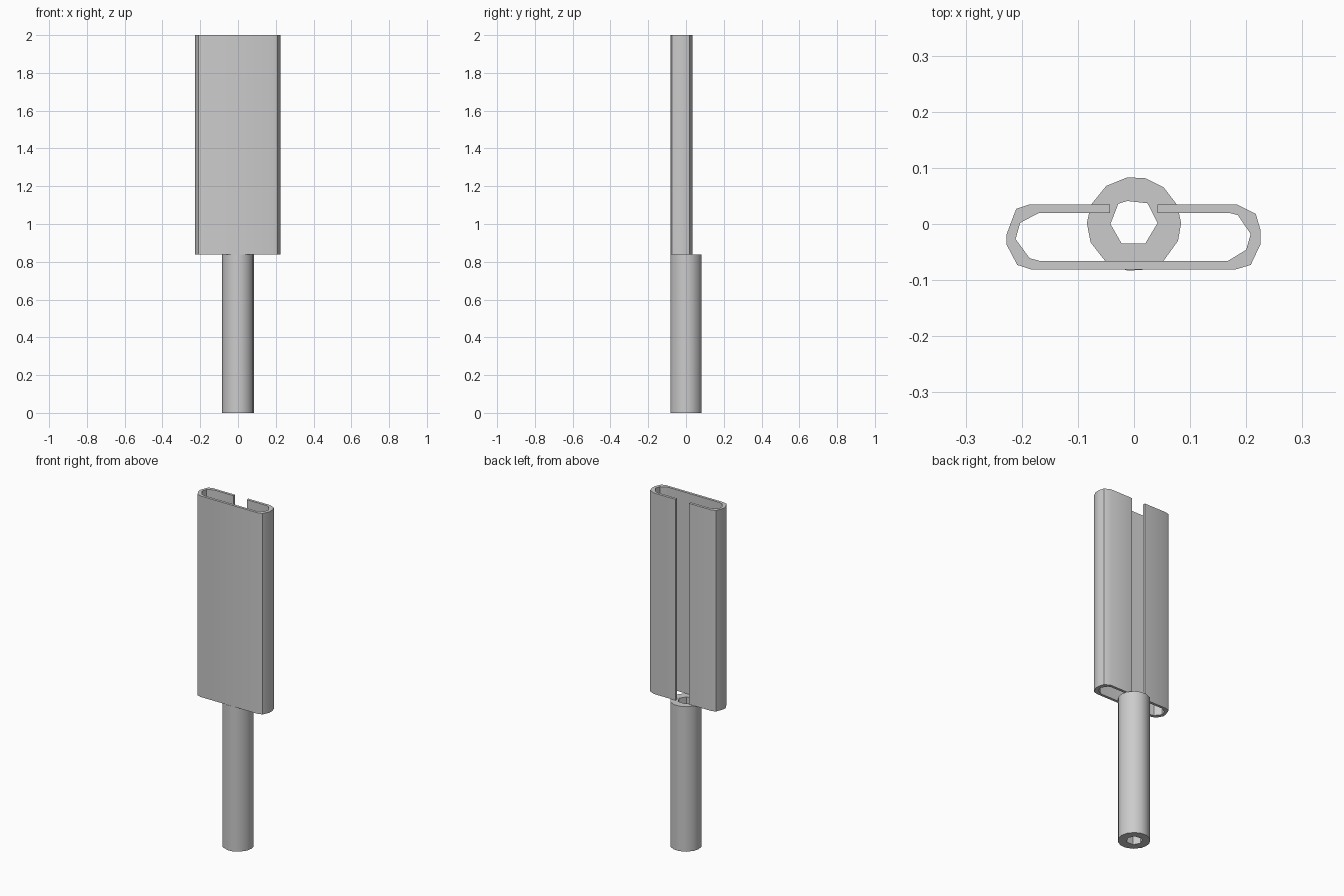
import bpy
import bmesh
from math import cos, sin, radians

cube = bpy.data.objects.get("Cube")
if cube:
    bpy.data.objects.remove(cube, do_unlink=True)

grey = bpy.data.materials.new("plain grey")
grey.use_nodes = True
grey.diffuse_color = (0.6, 0.6, 0.6, 1)
grey.node_tree.nodes["Principled BSDF"].inputs["Base Color"].default_value = (0.6, 0.6, 0.6, 1)


def finish(bm, name):
    bmesh.ops.recalc_face_normals(bm, faces=bm.faces[:])
    mesh = bpy.data.meshes.new(name)
    bm.to_mesh(mesh)
    bm.free()
    mesh.materials.append(grey)
    obj = bpy.data.objects.new(name, mesh)
    bpy.context.collection.objects.link(obj)
    bpy.ops.object.select_all(action='DESELECT')
    obj.select_set(True)
    bpy.context.view_layer.objects.active = obj
    bpy.ops.object.shade_smooth_by_angle(angle=radians(30))
    return obj


def extrude_loops(name, loops, z0, z1):
    """Extrude a flat region bounded by the given closed loops."""
    bm = bmesh.new()
    edges = []
    for loop in loops:
        vs = [bm.verts.new((x, y, z0)) for x, y in loop]
        edges += [bm.edges.new((a, b)) for a, b in zip(vs, vs[1:] + vs[:1])]
    if len(loops) == 1:
        bm.faces.new(vs)
    else:
        bmesh.ops.triangle_fill(bm, edges=edges, use_beauty=True)
    geom = bmesh.ops.extrude_face_region(bm, geom=bm.faces[:], use_keep_orig=True)["geom"]
    top = [g for g in geom if isinstance(g, bmesh.types.BMVert)]
    bmesh.ops.translate(bm, verts=top, vec=(0, 0, z1 - z0))
    return finish(bm, name)


# Slotted channel: flat front, rounded sides, open slot along the back
outer = [(-.043, .035), (-.186, .035), (-.21, .027), (-.227, -.018), (-.227, -.037),
         (-.208, -.073), (-.183, -.081), (.181, -.081), (.208, -.073), (.225, -.037),
         (.225, -.009), (.217, .018), (.183, .035), (.042, .035)]
inner = [(.042, .02), (.169, .02), (.185, .016), (.208, -.018), (.2, -.046),
         (.167, -.066), (-.167, -.066), (-.186, -.061), (-.211, -.027),
         (-.203, .002), (-.169, .02), (-.043, .02)]
extrude_loops("slotted_channel", [outer + inner], 0.838, 2.0)

# Hollow round stem below the channel
angles = [98, 76, 51, 24, 1, -21, -51, -75, -98, -127, -157, 179, 156, 126]
wall = [(.084 * cos(radians(a)), .084 * sin(radians(a))) for a in angles]
bore = [(-.028, .036), (-.012, .041), (.024, .037), (.042, .002),
        (.02, -.035), (-.022, -.035), (-.042, 0)]
extrude_loops("hollow_stem", [wall, bore], 0.0, 0.838)
